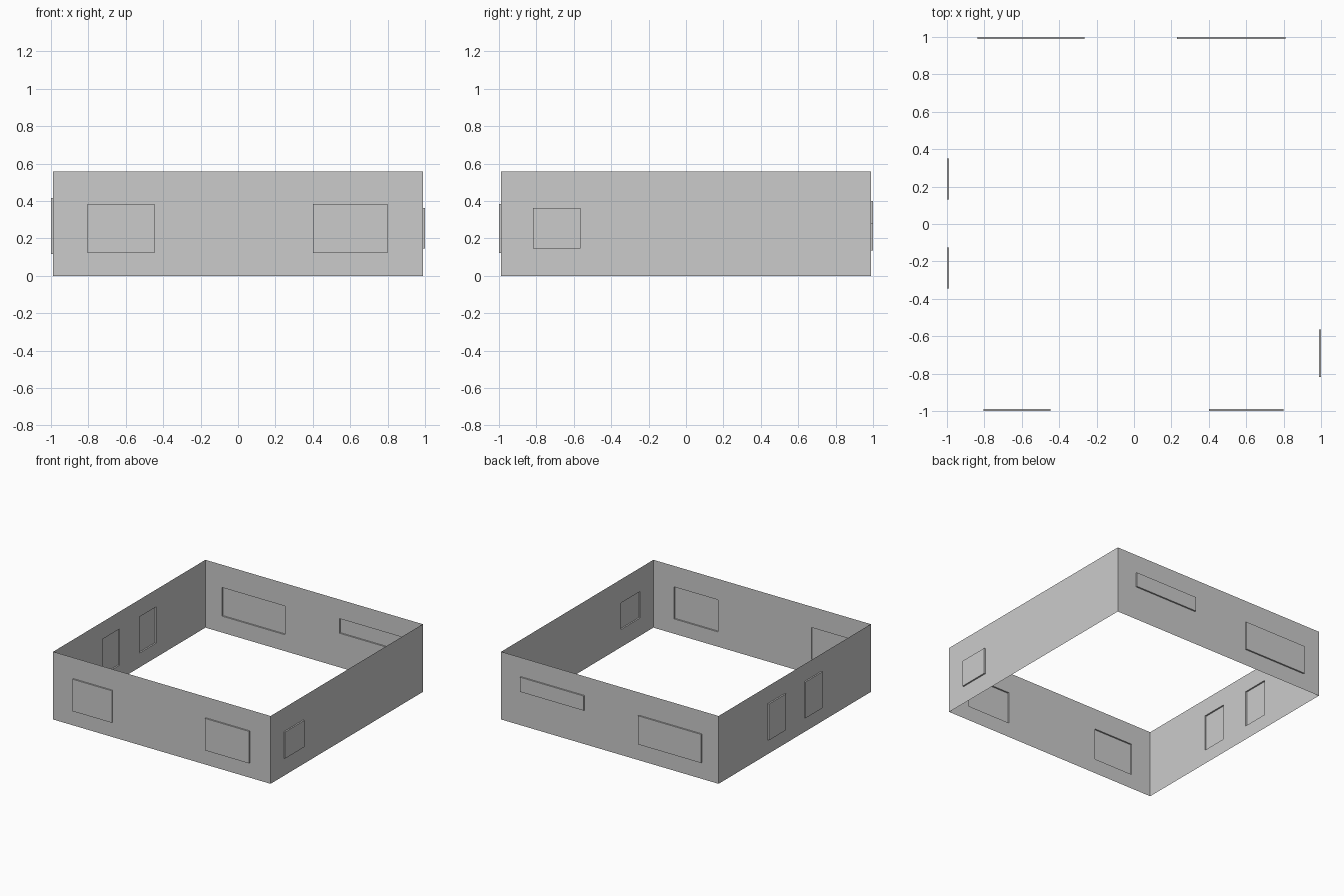
import bpy, bmesh
from mathutils import Matrix
from math import radians

if "Cube" in bpy.data.objects:
    bpy.data.objects.remove(bpy.data.objects["Cube"])

HALF = 0.988      # wall distance from the centre
HEIGHT = 0.557    # wall height
DEPTH = 0.012     # how far the windows are pushed out


def wall(name, angle, windows):
    """Single-sided wall with pushed-out windows (u0, u1, z0, z1), u to the right from outside."""
    us = sorted({-HALF, HALF, *(u for w in windows for u in w[:2])})
    zs = sorted({0, HEIGHT, *(z for w in windows for z in w[2:])})
    bm = bmesh.new()
    grid = [[bm.verts.new((u, -HALF, z)) for z in zs] for u in us]
    panes = []
    for i in range(len(us) - 1):
        for j in range(len(zs) - 1):
            face = bm.faces.new((grid[i][j], grid[i + 1][j],
                                 grid[i + 1][j + 1], grid[i][j + 1]))
            c = face.calc_center_median()
            if any(w[0] < c.x < w[1] and w[2] < c.z < w[3] for w in windows):
                panes.append(face)
    # push the windows outwards, leaving a recess on the inside
    new = bmesh.ops.extrude_face_region(bm, geom=panes)["geom"]
    bmesh.ops.delete(bm, geom=[f for f in panes if f.is_valid], context='FACES')
    moved = [v for v in new if isinstance(v, bmesh.types.BMVert)]
    bmesh.ops.translate(bm, verts=moved, vec=(0, -DEPTH, 0))
    bmesh.ops.transform(bm, matrix=Matrix.Rotation(radians(angle), 4, 'Z'), verts=bm.verts)
    mesh = bpy.data.meshes.new(name)
    bm.to_mesh(mesh)
    bm.free()
    bpy.context.collection.objects.link(bpy.data.objects.new(name, mesh))


# four walls, each a quarter turn further round
wall("front_wall", 0, [(-0.805, -0.447, 0.122, 0.385), (0.40, 0.80, 0.122, 0.385)])
wall("right_wall", 90, [(-0.817, -0.565, 0.145, 0.363)])
wall("back_wall", 180, [(-0.81, -0.23, 0.28, 0.40), (0.265, 0.837, 0.135, 0.37)])
wall("left_wall", 270, [(-0.35, -0.13, 0.117, 0.415), (0.126, 0.346, 0.117, 0.415)])
